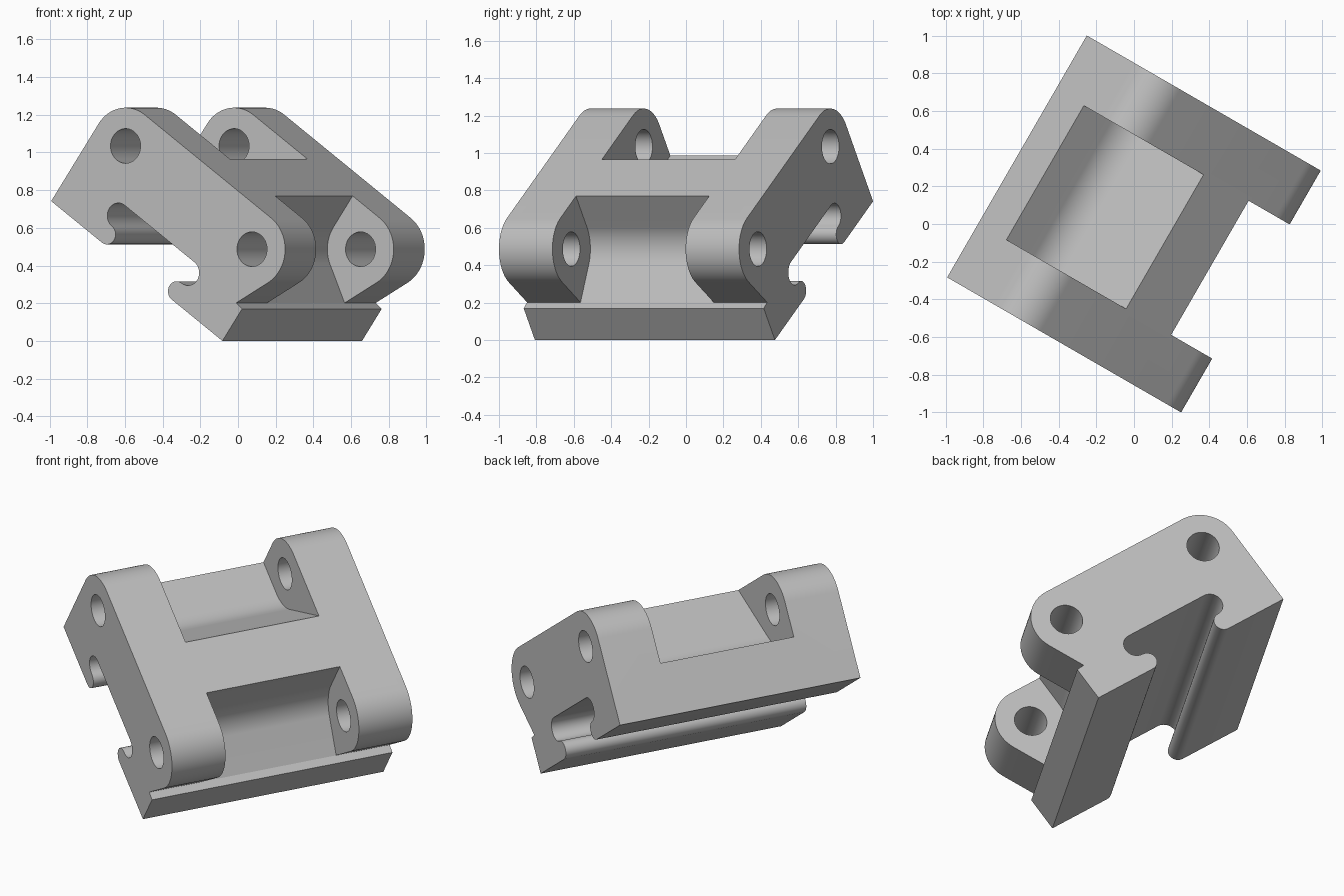
import bpy
import bmesh
from math import acos, atan2, cos, sin, hypot, radians, degrees, asin, sqrt
from mathutils import Matrix, Vector

cube = bpy.data.objects.get("Cube")
if cube:
    bpy.data.objects.remove(cube, do_unlink=True)

# Main dimensions, in the block's own frame (u along the slope, v out of it)
LENGTH = 1.285           # base length along u
HALF_WIDTH = 0.741       # half of the extruded width
HALF_GAP = 0.411         # half of the gap between two lugs
BOSS_R, HOLE_R = 0.203, 0.092
UPPER = (0.203, 0.502)   # pin centres
LOWER = (1.152, 0.502)
NECK = (1.237, 0.213)    # where the lower lugs meet the ledge
LIP_R, CAVITY_R, LIP_U = 0.053, 0.068, 0.381

# Block frame: tilted down the slope, then turned about the vertical
tilt, turn = asin(1 / sqrt(3)), radians(-30)
along = Vector((cos(turn), sin(turn), 0))
up = Vector((0, 0, 1))
U = along * cos(tilt) - up * sin(tilt)
V = along * sin(tilt) + up * cos(tilt)
origin = along * -0.717 + up * (LENGTH * sin(tilt))
FRAME = Matrix((U, V, U.cross(V))).transposed().to_4x4()
FRAME.translation = origin

steel = bpy.data.materials.new("plain grey")
steel.use_nodes = True
GREY = (0.52, 0.52, 0.52, 1)
steel.diffuse_color = GREY
steel.node_tree.nodes["Principled BSDF"].inputs["Base Color"].default_value = GREY


def arc(center, radius, start, end, steps=24):
    angles = [radians(start + (end - start) * i / steps) for i in range(steps + 1)]
    return [(center[0] + radius * cos(a), center[1] + radius * sin(a)) for a in angles]


def tangent_angle(center, point, side):
    du, dv = point[0] - center[0], point[1] - center[1]
    return degrees(atan2(dv, du) + side * acos(BOSS_R / hypot(du, dv)))


def extrude(name, profile, half):
    bm = bmesh.new()
    face = bm.faces.new([bm.verts.new((u, v, -half)) for u, v in profile])
    grown = bmesh.ops.extrude_face_region(bm, geom=[face])["geom"]
    bmesh.ops.translate(bm, vec=(0, 0, 2 * half),
                        verts=[g for g in grown if isinstance(g, bmesh.types.BMVert)])
    bmesh.ops.recalc_face_normals(bm, faces=bm.faces)
    bm.transform(FRAME)
    mesh = bpy.data.meshes.new(name)
    bm.to_mesh(mesh)
    bm.free()
    mesh.materials.append(steel)
    obj = bpy.data.objects.new(name, mesh)
    bpy.context.collection.objects.link(obj)
    return obj


# Clamp body: rail slot with rounded lips, ledge, lower and upper lugs
lip = arc((LIP_U, LIP_R), LIP_R, -90, 90, 14)
lip += arc((LIP_U, 2 * LIP_R + CAVITY_R), CAVITY_R, 270, 90, 18)[1:]
slot = lip + [(LENGTH - u, v) for u, v in reversed(lip)]
profile = [(0, 0)] + slot + [(LENGTH, 0), (LENGTH, 0.208), NECK]
profile += arc(LOWER, BOSS_R, tangent_angle(LOWER, NECK, 1), 90)
profile += arc(UPPER, BOSS_R, 90, 180)
body = extrude("clamp_body", profile, HALF_WIDTH)

# Upper gap: flat floor, round seat and ramp up to the top face
edge = (0.611, UPPER[1] + BOSS_R)
seat = arc(UPPER, BOSS_R, 270, 360 + tangent_angle(UPPER, edge, -1))
ramp_end = Vector(edge) + (Vector(edge) - Vector(seat[-1])) * 0.6
upper_gap = [(-0.3, UPPER[1] - BOSS_R)] + seat + [tuple(ramp_end), (ramp_end.x, 1.2), (-0.3, 1.2)]

# Lower gap: straight wall, round seat and ramp out to the ledge
seat = arc(LOWER, BOSS_R, 180, 360 + tangent_angle(LOWER, NECK, -1))
lower_gap = [(LOWER[0] - BOSS_R, 1.2)] + seat + [NECK, (1.7, 0.4), (1.7, 1.2)]

cutters = [extrude("upper_gap_cutter", upper_gap, HALF_GAP),
           extrude("lower_gap_cutter", lower_gap, HALF_GAP)]

# Pin holes through both pairs of lugs
for name, center in (("upper", UPPER), ("lower", LOWER)):
    cutters.append(extrude(name + "_pin_cutter", arc(center, HOLE_R, 0, 360, 40)[:-1], 1))

for cutter in cutters:
    cutter.hide_render = True
    cutter.hide_set(True)
    cut = body.modifiers.new(cutter.name, "BOOLEAN")
    cut.operation, cut.solver, cut.object = "DIFFERENCE", "EXACT", cutter

# Apply the cuts and shade the round parts smooth
bpy.ops.object.select_all(action="DESELECT")
body.select_set(True)
bpy.context.view_layer.objects.active = body
for cutter in cutters:
    bpy.ops.object.modifier_apply(modifier=cutter.name)
    bpy.data.objects.remove(cutter, do_unlink=True)
bpy.ops.object.shade_smooth_by_angle(angle=radians(30))
